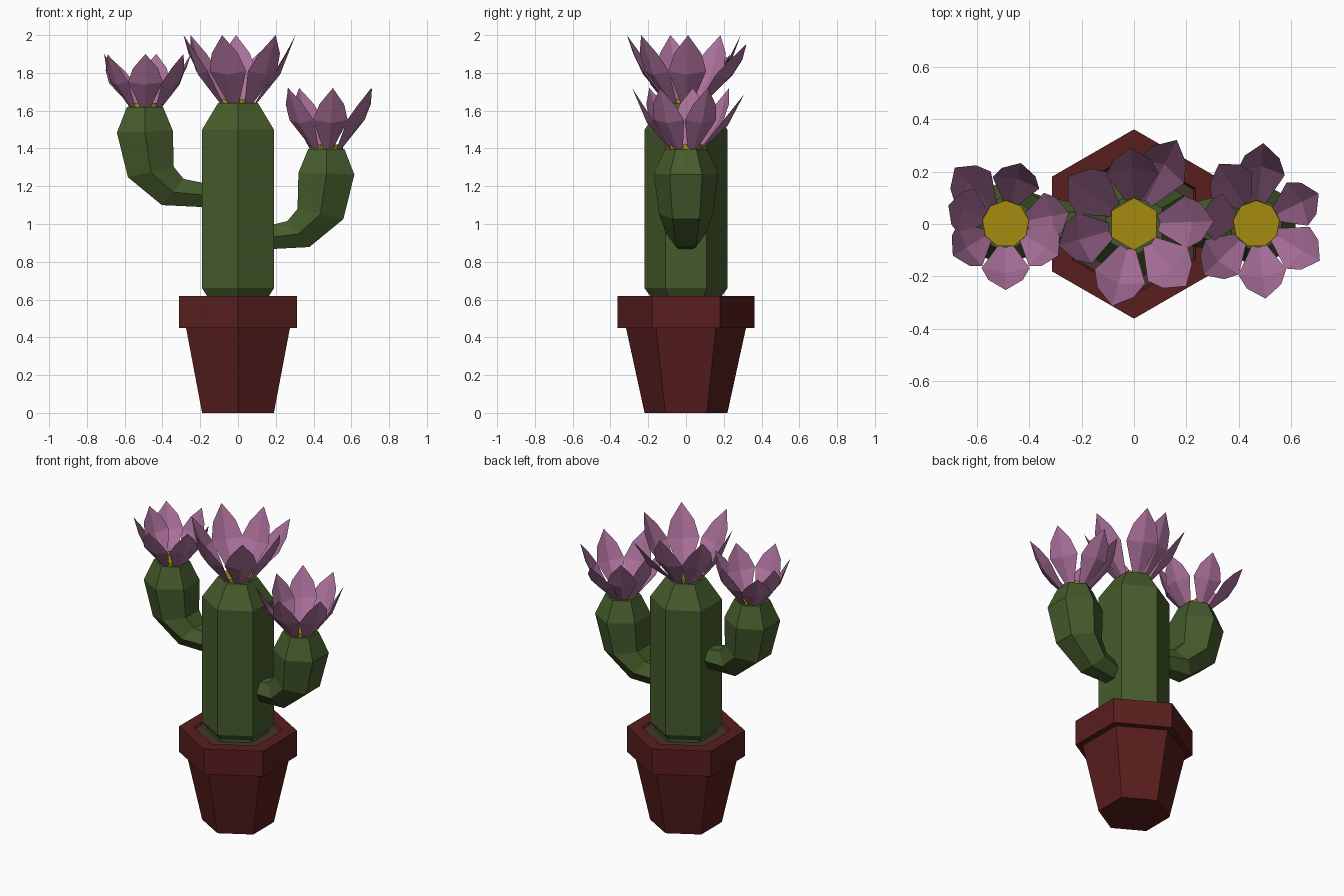
import bpy, math
from mathutils import Vector

if "Cube" in bpy.data.objects:
    bpy.data.objects.remove(bpy.data.objects["Cube"])


def material(name, rgb):
    m = bpy.data.materials.new(name)
    m.diffuse_color = (*rgb, 1)
    m.use_nodes = True
    m.node_tree.nodes["Principled BSDF"].inputs["Base Color"].default_value = m.diffuse_color
    return m


RED = material("terracotta", (0.10, 0.013, 0.013))
SOIL = material("soil", (0.06, 0.035, 0.025))
GREEN = material("cactus_green", (0.06, 0.105, 0.025))
PINK = material("petal_pink", (0.40, 0.16, 0.32))
YELLOW = material("flower_yellow", (0.38, 0.26, 0.005))


def make(name, verts, faces, mat):
    me = bpy.data.meshes.new(name)
    me.from_pydata(verts, [], faces)
    me.materials.append(mat)
    ob = bpy.data.objects.new(name, me)
    bpy.context.collection.objects.link(ob)
    return ob


def loft(name, pairs, mat):
    """Hexagonal loft; each ring is given by its outer and inner (x, z) point."""
    verts, faces = [], []
    for (ox, oz), (ix, iz) in pairs:
        c = Vector(((ox + ix) / 2, 0, (oz + iz) / 2))
        u = Vector(((ox - ix) / 2, 0, (oz - iz) / 2))
        radius = u.length / math.cos(math.pi / 6)
        for k in range(6):
            a = math.radians(30 + 60 * k)
            verts.append(c + u * (math.cos(a) / math.cos(math.pi / 6))
                         + Vector((0, radius * math.sin(a), 0)))
    n = len(pairs)
    for i in range(n - 1):
        for k in range(6):
            j = (k + 1) % 6
            faces.append((i * 6 + k, i * 6 + j, i * 6 + 6 + j, i * 6 + 6 + k))
    faces.append(tuple(range(5, -1, -1)))
    faces.append(tuple(range(n * 6 - 6, n * 6)))
    ob = make(name, verts, faces, mat)
    if ob.data.polygons[0].normal.dot(ob.data.polygons[0].center - verts[0]) > 1e9:
        ob.data.flip_normals()
    return ob


def upright(name, profile, mat):
    return loft(name, [((w, z), (-w, z)) for w, z in profile], mat)


def flower(name, cx, z0, height, r0, width, petals, sides):
    # petals: angle, tip radius, height factor
    verts, faces = [], []
    for ang, tip, hf in petals:
        a = math.radians(ang)
        h, d = height * hf, tip - r0
        pts = [(r0 - .01, -.3 * width, 0), (r0, 0, 0), (r0 - .01, .3 * width, 0),
               (r0 + .48 * d, -width, .47 * h), (r0 + .6 * d, 0, .42 * h),
               (r0 + .48 * d, width, .47 * h),
               (r0 + .76 * d, -.72 * width, .73 * h), (tip, 0, h),
               (r0 + .76 * d, .72 * width, .73 * h)]
        b = len(verts)
        verts += [(cx + r * math.cos(a) - t * math.sin(a),
                   r * math.sin(a) + t * math.cos(a), z0 + z) for r, t, z in pts]
        faces += [tuple(b + i for i in f) for f in
                  ((0, 1, 4, 3), (1, 2, 5, 4), (3, 4, 7, 6), (4, 5, 8, 7))]
    make(name + "_petals", verts, faces, PINK)
    # yellow centre
    bpy.ops.mesh.primitive_cylinder_add(vertices=sides, radius=r0, depth=.03,
                                        location=(cx, 0, z0 + .005))
    ob = bpy.context.object
    ob.name = name + "_centre"
    ob.data.materials.append(YELLOW)


# pot, rim and soil
upright("pot", [(.19, 0), (.275, .45)], RED)
upright("pot_rim", [(.24, .45), (.313, .45), (.313, .62), (.235, .62), (.225, .6)], RED)
upright("soil", [(.22, .58), (.228, .605)], SOIL)

# main stem
upright("stem", [(.165, .6), (.165, .62), (.19, .66), (.19, 1.5), (.106, 1.64)], GREEN)

# arms: same bent shape on both sides
ARM = [((.17, .867), (.17, .993)), ((.378, .878), (.262, 1.016)),
       ((.558, 1.026), (.315, 1.08)), ((.616, 1.262), (.32, 1.272)),
       ((.563, 1.398), (.372, 1.398))]
loft("right_arm", ARM, GREEN)
loft("left_arm", [tuple((-x - (.025 if i else 0), z + .222) for x, z in pair)
                  for i, pair in enumerate(ARM)], GREEN)

# flowers
flower("top_flower", 0, 1.64, .36, .1, .1,
       [(2, .305, 1), (63, .36, .87), (92, .29, 1), (144, .31, 1),
        (196, .30, 1), (255, .324, 1), (310, .31, 1)], 6)
flower("right_flower", .467, 1.4, .32, .09, .092,
       [(26, .265, 1), (-30, .28, 1), (-83, .287, 1), (224, .28, 1),
        (170, .21, 1), (122, .27, 1), (85, .31, .9)], 9)
flower("left_flower", -.49, 1.62, .28, .09, .092,
       [(162, .23, 1), (132, .29, .95), (76, .24, 1), (10, .245, 1),
        (-31, .235, 1), (-90, .252, 1), (211, .235, 1)], 9)

# consistent outward normals on the solid parts
import bmesh
for ob in bpy.data.objects:
    if "petals" not in ob.name:
        bm = bmesh.new()
        bm.from_mesh(ob.data)
        bmesh.ops.recalc_face_normals(bm, faces=bm.faces)
        bm.to_mesh(ob.data)
        bm.free()
